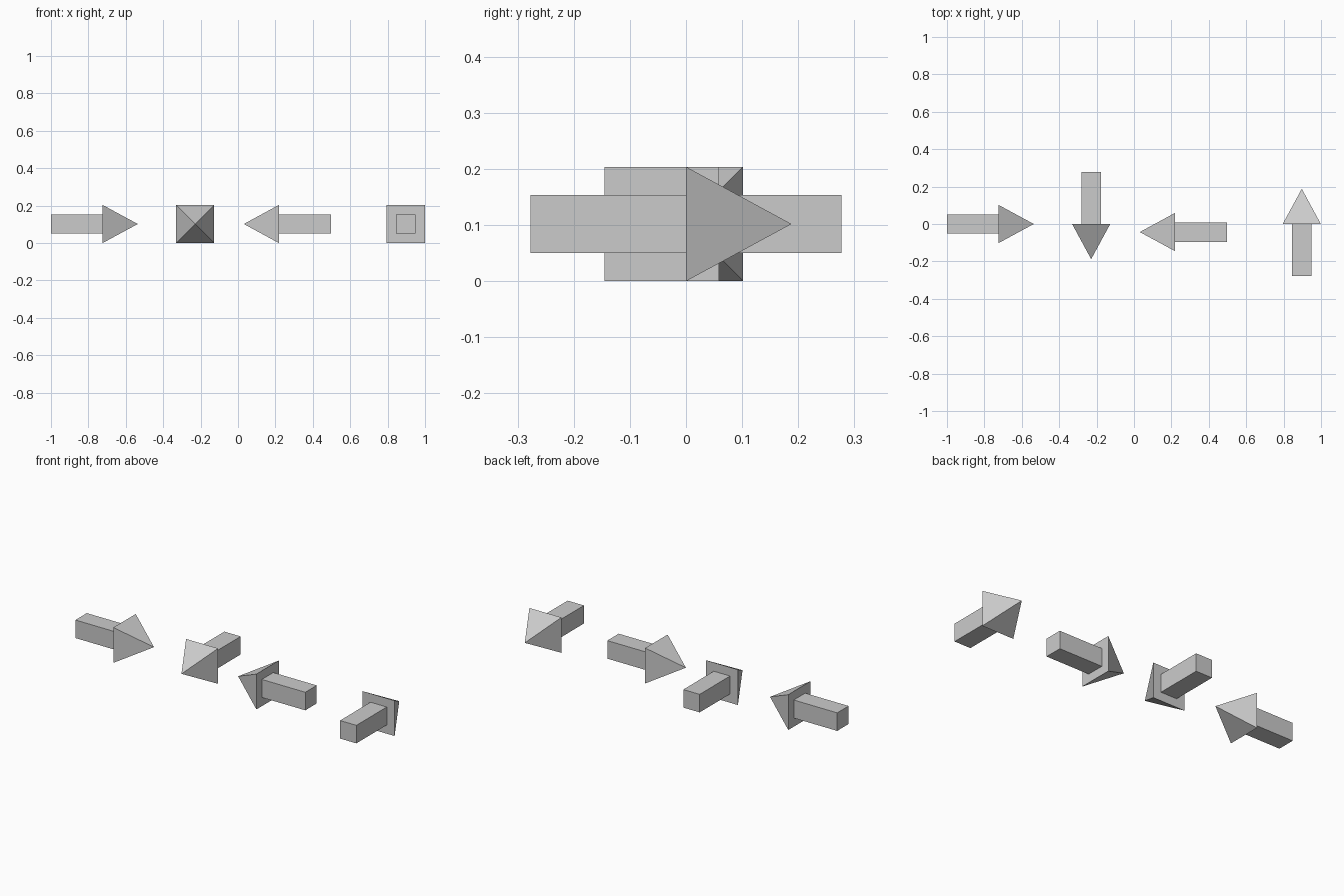
import bpy, bmesh
from math import radians
from mathutils import Matrix

if "Cube" in bpy.data.objects:
    bpy.data.objects.remove(bpy.data.objects["Cube"])

SHAFT_LEN, HEAD_LEN = 0.277, 0.188
SHAFT_R, HEAD_R = 0.052, 0.102
AXIS_Z = 0.102


def square(bm, x, r):
    return [bm.verts.new((x, r * a, r * b)) for a, b in ((-1, -1), (1, -1), (1, 1), (-1, 1))]


def arrow(name, x, y, angle):
    """Square arrow pointing along +x before rotation; (x, y) is the middle of the head's base."""
    bm = bmesh.new()
    # Square sections: shaft end, shaft front, flared head base
    rings = [square(bm, -SHAFT_LEN, SHAFT_R), square(bm, 0, SHAFT_R), square(bm, 0, HEAD_R)]
    bm.faces.new(rings[0])
    for a, b in zip(rings, rings[1:]):
        for i in range(4):
            j = (i + 1) % 4
            bm.faces.new((a[i], a[j], b[j], b[i]))
    # Pyramid head
    tip = bm.verts.new((HEAD_LEN, 0, 0))
    for i in range(4):
        bm.faces.new((rings[2][i], rings[2][(i + 1) % 4], tip))
    bmesh.ops.recalc_face_normals(bm, faces=bm.faces)
    mesh = bpy.data.meshes.new(name)
    bm.to_mesh(mesh)
    bm.free()
    obj = bpy.data.objects.new(name, mesh)
    obj.matrix_world = Matrix.Translation((x, y, AXIS_Z)) @ Matrix.Rotation(radians(angle), 4, 'Z')
    bpy.context.collection.objects.link(obj)


# Four arrows in a row, each turned a quarter further
arrow("arrow_right", -0.724, 0.0, 0)
arrow("arrow_front", -0.229, 0.0, -90)
arrow("arrow_left", 0.219, -0.043, 180)
arrow("arrow_back", 0.897, 0.0, 90)
